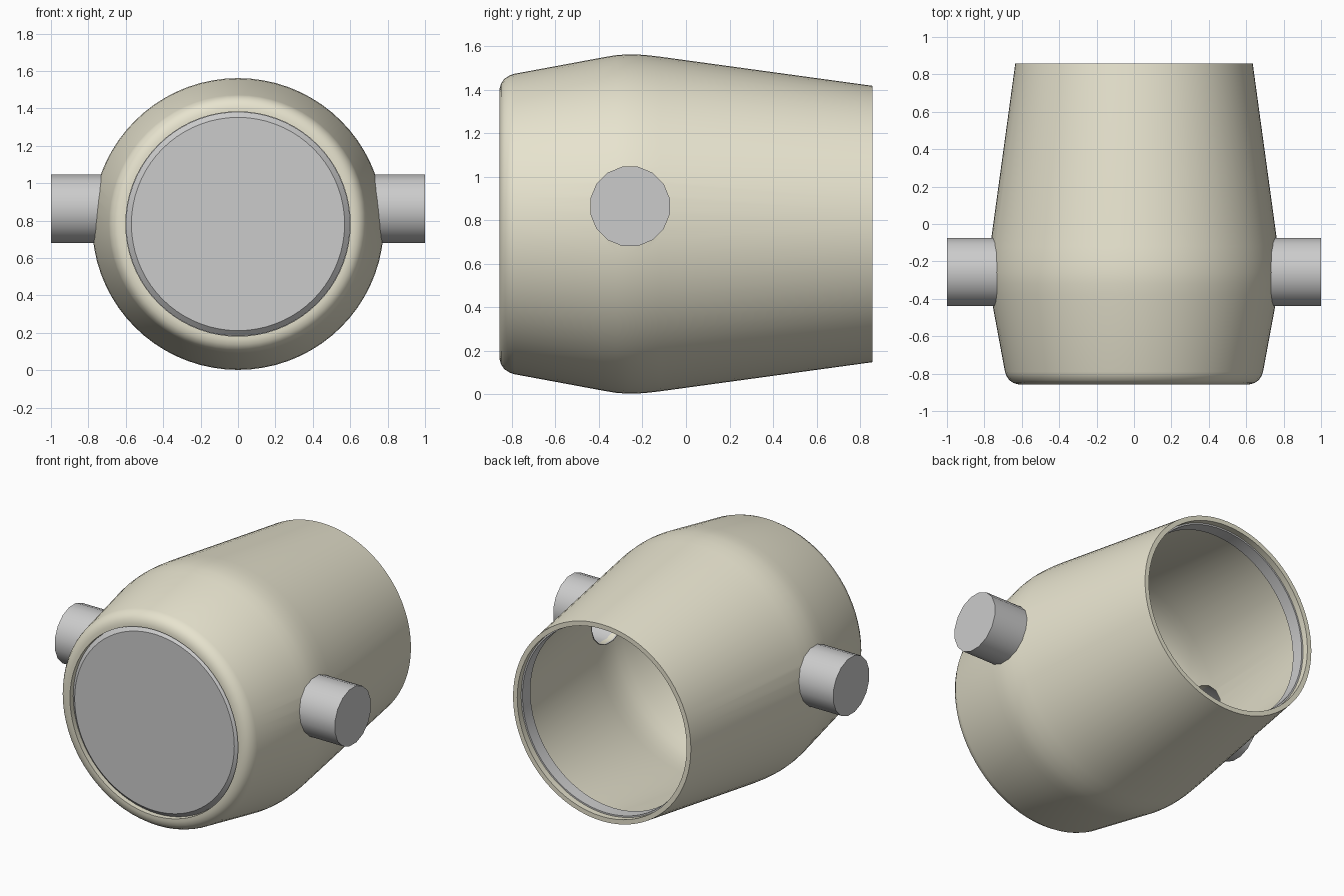
import bpy, bmesh
from math import pi, sin, cos, radians
from mathutils import Matrix

if "Cube" in bpy.data.objects:
    bpy.data.objects.remove(bpy.data.objects["Cube"])

ZC = 0.782             # height of the barrel axis
PIN_Y, PIN_Z = -0.257, 0.863
PIN_R = 0.186


def lathe(name, profile, segs, closed=False, matrix=Matrix(), phase=0.0):
    """Revolve (axial, radius) points around the local Y axis; radius 0 makes a pole."""
    bm = bmesh.new()
    rings = []
    for y, r in profile:
        n = 1 if r == 0 else segs
        rings.append([bm.verts.new((r * cos(2 * pi * (i + phase) / segs), y,
                                    r * sin(2 * pi * (i + phase) / segs)))
                      for i in range(n)])
    pairs = list(zip(rings, rings[1:]))
    if closed:
        pairs.append((rings[-1], rings[0]))
    for a, b in pairs:
        for i in range(segs):
            j = (i + 1) % segs
            quad = [a[i % len(a)], a[j % len(a)], b[j % len(b)], b[i % len(b)]]
            bm.faces.new(list(dict.fromkeys(quad)))
    bmesh.ops.recalc_face_normals(bm, faces=bm.faces)
    bm.transform(matrix)
    mesh = bpy.data.meshes.new(name)
    bm.to_mesh(mesh)
    bm.free()
    obj = bpy.data.objects.new(name, mesh)
    bpy.context.collection.objects.link(obj)
    return obj


def activate(obj):
    bpy.ops.object.select_all(action='DESELECT')
    obj.select_set(True)
    bpy.context.view_layer.objects.active = obj


def smooth(obj, angle=35):
    activate(obj)
    bpy.ops.object.shade_smooth_by_angle(angle=radians(angle))


axis = Matrix.Translation((0, 0, ZC))

# barrel shell: outer skin front to back, then inner skin back to front
shell = lathe("barrel_shell", [
    (-0.857, 0.600), (-0.857, 0.620), (-0.850, 0.645), (-0.835, 0.667),
    (-0.810, 0.683), (-0.790, 0.690), (-0.380, 0.766), (-0.320, 0.776),
    (-0.260, 0.780), (-0.190, 0.777), (-0.120, 0.769), (0.857, 0.635),
    (0.857, 0.605), (0.740, 0.610), (-0.120, 0.735), (-0.190, 0.743),
    (-0.260, 0.746), (-0.320, 0.742), (-0.380, 0.732), (-0.780, 0.658),
    (-0.780, 0.600)], 72, closed=True, matrix=axis)
mat = bpy.data.materials.new("beige")
mat.diffuse_color = (0.80, 0.77, 0.62, 1)
mat.use_nodes = True
mat.node_tree.nodes["Principled BSDF"].inputs["Base Color"].default_value = mat.diffuse_color
shell.data.materials.append(mat)

# side pins: hollow stubs, capped on the outside, set into holes in the shell
for side, label in ((1, "right"), (-1, "left")):
    place = (Matrix.Translation((0, PIN_Y, PIN_Z))
             @ Matrix.Rotation(-side * pi / 2, 4, 'Z'))
    cutter = lathe("pin_hole_cutter", [(0.5, 0), (0.5, PIN_R), (1.1, PIN_R), (1.1, 0)],
                   16, matrix=place, phase=0.5)
    cutter.hide_render = True
    activate(shell)
    mod = shell.modifiers.new("pin_hole", 'BOOLEAN')
    mod.operation = 'DIFFERENCE'
    mod.solver = 'EXACT'
    mod.object = cutter
    bpy.ops.object.modifier_apply(modifier=mod.name)
    bpy.data.objects.remove(cutter, do_unlink=True)
    pin = lathe("side_pin_" + label, [(0.725, PIN_R), (1.0, PIN_R), (1.0, 0)],
                16, matrix=place, phase=0.5)
    smooth(pin)
smooth(shell)

# front cover plate with a chamfered rim
plate = lathe("front_plate", [(-0.852, 0), (-0.852, 0.570), (-0.825, 0.599),
                              (-0.785, 0.599), (-0.785, 0)], 72, matrix=axis)
smooth(plate, 25)

# metal ring just inside the rear opening
ring = lathe("rear_ring", [(0.815, 0.609), (0.815, 0.597), (0.735, 0.597),
                           (0.735, 0.613)], 72, closed=True, matrix=axis)
smooth(ring)
